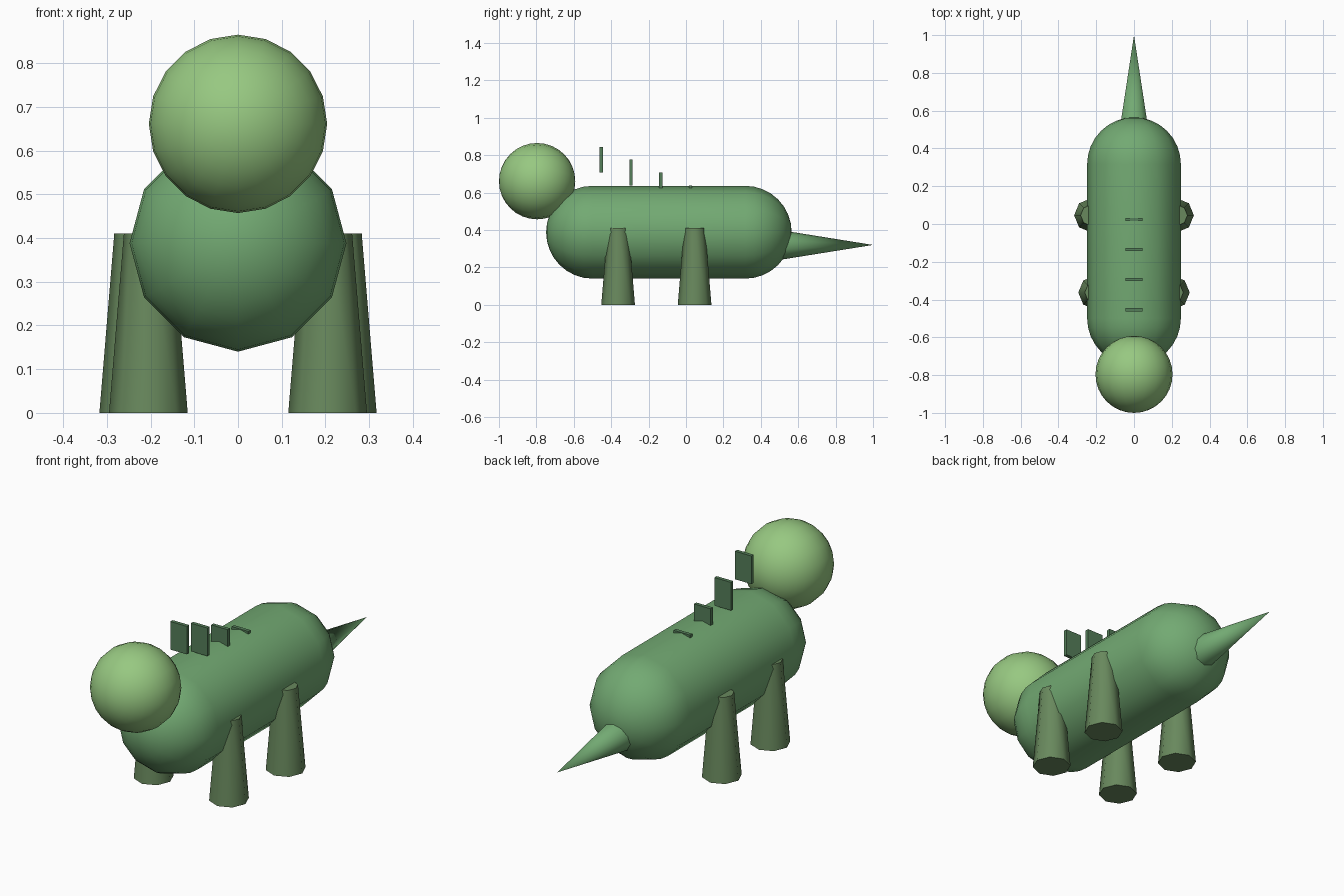
import bpy, bmesh, math
from mathutils import Matrix

if "Cube" in bpy.data.objects:
    bpy.data.objects.remove(bpy.data.objects["Cube"])


def material(name, rgb):
    m = bpy.data.materials.new(name)
    m.diffuse_color = (*rgb, 1)
    m.use_nodes = True
    m.node_tree.nodes["Principled BSDF"].inputs["Base Color"].default_value = m.diffuse_color
    return m


BODY = material("body green", (0.17, 0.40, 0.17))
HEAD = material("head green", (0.31, 0.58, 0.22))
LEG = material("leg green", (0.14, 0.25, 0.11))
PLATE = material("plate green", (0.09, 0.21, 0.10))
ALONG_Y = Matrix.Rotation(-math.pi / 2, 4, 'X')   # turns local z into +y


def finish(name, bm, mat, smooth=None):
    bmesh.ops.recalc_face_normals(bm, faces=bm.faces)
    mesh = bpy.data.meshes.new(name)
    bm.to_mesh(mesh)
    bm.free()
    mesh.materials.append(mat)
    ob = bpy.data.objects.new(name, mesh)
    bpy.context.collection.objects.link(ob)
    if smooth:
        bpy.ops.object.select_all(action='DESELECT')
        ob.select_set(True)
        bpy.context.view_layer.objects.active = ob
        bpy.ops.object.shade_smooth_by_angle(angle=math.radians(smooth))
    return ob


def cone(name, r1, r2, length, sides, matrix, mat):
    bm = bmesh.new()
    bmesh.ops.create_cone(bm, cap_ends=True, segments=sides, radius1=r1,
                          radius2=r2, depth=length, matrix=matrix)
    return finish(name, bm, mat, 50)


# Body: 12-sided sphere stretched into a capsule along y
bm = bmesh.new()
bmesh.ops.create_uvsphere(bm, u_segments=12, v_segments=16, radius=0.248)
equator = [e for e in bm.edges if all(abs(v.co.z) < 1e-4 for v in e.verts)]
bmesh.ops.split_edges(bm, edges=equator)
lower = set()
for f in bm.faces:
    if f.calc_center_median().z < 0:
        lower.update(f.verts)
for v in bm.verts:
    v.co.z += -0.5 if v in lower else 0.317
rims = [e for e in bm.edges if e.is_boundary]
bmesh.ops.bridge_loops(bm, edges=rims)
bm.transform(Matrix.Translation((0, 0, 0.388)) @ ALONG_Y)
finish("body", bm, BODY, 50)

# Head
bm = bmesh.new()
bmesh.ops.create_uvsphere(bm, u_segments=20, v_segments=16, radius=0.204,
                          matrix=Matrix.Translation((0, -0.796, 0.661)) @ ALONG_Y)
finish("head", bm, HEAD, 50)

# Tail
cone("tail", 0.08, 0, 0.5, 10,
     Matrix.Translation((0, 0.75, 0.32)) @ ALONG_Y, BODY)

# Legs: four tapered octagonal posts
for part, x, y in (("front", 0.205, -0.363), ("back", 0.227, 0.046)):
    for side, s in (("left", 1), ("right", -1)):
        cone(f"{part}_{side}_leg", 0.09, 0.056, 0.41, 8,
             Matrix.Translation((s * x, y, 0.205)), LEG)

# Back plates: stepping down towards the tail
for i in range(4):
    bm = bmesh.new()
    bmesh.ops.create_cube(bm, size=1, matrix=Matrix.Translation(
        (0, -0.453 + 0.159 * i, 0.776 - 0.069 * i)) @ Matrix.Diagonal((0.09, 0.018, 0.138, 1)))
    finish(f"back_plate_{i + 1}", bm, PLATE)
